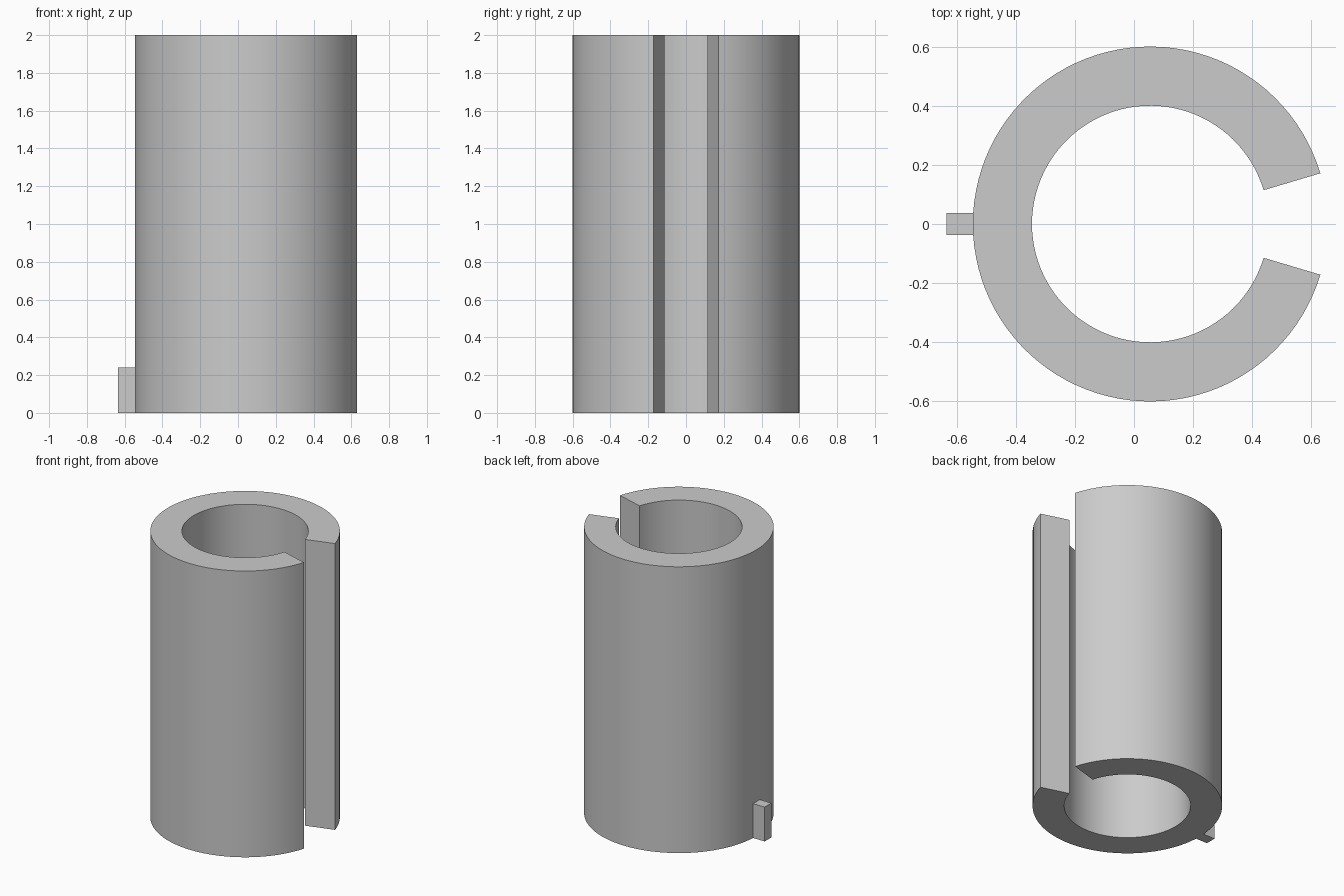
import bpy
import bmesh
import math

cube = bpy.data.objects.get("Cube")
if cube:
    bpy.data.objects.remove(cube, do_unlink=True)

CENTRE_X = 0.055
OUTER, INNER, HEIGHT = 0.6, 0.4, 2.0
HALF_GAP = math.radians(16.6)
STEPS = 90

grey = bpy.data.materials.new("plain grey")
grey.use_nodes = True
colour = (0.6, 0.6, 0.6, 1)
grey.diffuse_color = colour
grey.node_tree.nodes["Principled BSDF"].inputs["Base Color"].default_value = colour


def make_object(name, bm):
    bmesh.ops.recalc_face_normals(bm, faces=bm.faces)
    mesh = bpy.data.meshes.new(name)
    bm.to_mesh(mesh)
    bm.free()
    mesh.materials.append(grey)
    obj = bpy.data.objects.new(name, mesh)
    bpy.context.collection.objects.link(obj)
    return obj


# Split sleeve: a wall section swept around the axis, leaving a slot facing +x
bm = bmesh.new()
section = [(INNER, 0), (OUTER, 0), (OUTER, HEIGHT), (INNER, HEIGHT)]
rings = []
for i in range(STEPS + 1):
    a = HALF_GAP + (2 * math.pi - 2 * HALF_GAP) * i / STEPS
    rings.append([bm.verts.new((CENTRE_X + r * math.cos(a), r * math.sin(a), z))
                  for r, z in section])
for ring, following in zip(rings, rings[1:]):
    for k in range(4):
        n = (k + 1) % 4
        bm.faces.new((ring[k], ring[n], following[n], following[k]))
bm.faces.new(rings[0])
bm.faces.new(rings[-1])
sleeve = make_object("split_sleeve", bm)

bpy.ops.object.select_all(action="DESELECT")
sleeve.select_set(True)
bpy.context.view_layer.objects.active = sleeve
bpy.ops.object.shade_smooth_by_angle(angle=math.radians(30))

# Locating tab: small block at the foot, opposite the slot
x_min, x_max, width, tab_height = -0.634, -0.53, 0.074, 0.24
bm = bmesh.new()
bmesh.ops.create_cube(bm, size=1)
bmesh.ops.scale(bm, vec=(x_max - x_min, width, tab_height), verts=bm.verts)
bmesh.ops.translate(bm, vec=((x_min + x_max) / 2, 0, tab_height / 2), verts=bm.verts)
make_object("locating_tab", bm)
